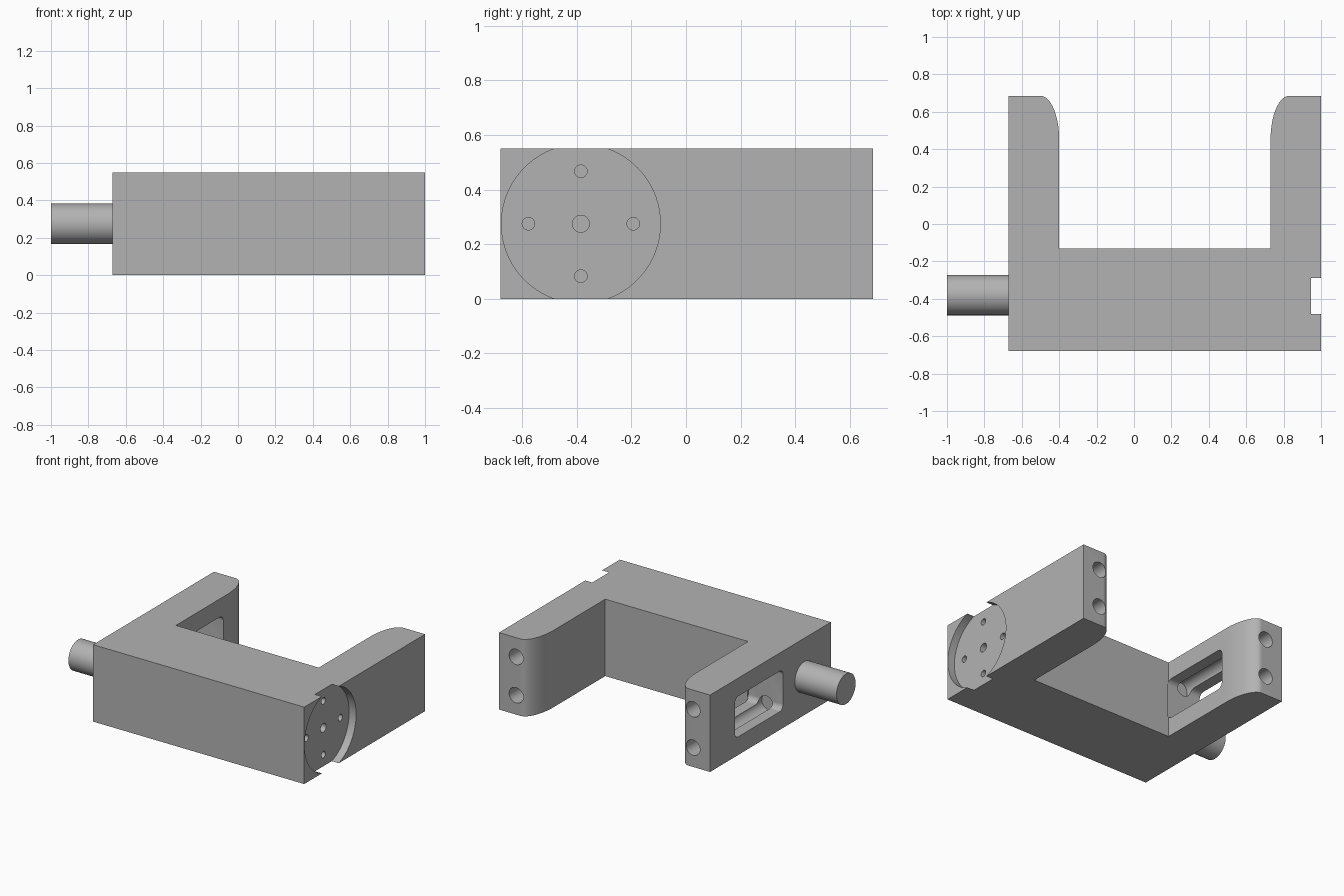
import bpy, bmesh
from math import sin, cos, pi
from mathutils import Vector

if "Cube" in bpy.data.objects:
    bpy.data.objects.remove(bpy.data.objects["Cube"], do_unlink=True)

HEIGHT = 0.55
MID = HEIGHT / 2
HUB_Y = -0.385

grey = bpy.data.materials.new("plain grey")
grey.use_nodes = True
grey.diffuse_color = (0.45, 0.45, 0.45, 1)
grey.node_tree.nodes["Principled BSDF"].inputs["Base Color"].default_value = grey.diffuse_color


def prism(name, points, offset):
    """Closed outline of 3D points, extruded along offset."""
    bm = bmesh.new()
    face = bm.faces.new([bm.verts.new(p) for p in points])
    ext = bmesh.ops.extrude_face_region(bm, geom=[face])
    bmesh.ops.translate(bm, vec=Vector(offset),
                        verts=[v for v in ext["geom"] if isinstance(v, bmesh.types.BMVert)])
    bmesh.ops.recalc_face_normals(bm, faces=bm.faces)
    mesh = bpy.data.meshes.new(name)
    bm.to_mesh(mesh)
    bm.free()
    mesh.materials.append(grey)
    obj = bpy.data.objects.new(name, mesh)
    bpy.context.collection.objects.link(obj)
    return obj


def arc(cx, cy, rx, ry, start, end, steps):
    return [(cx + rx * cos(start + (end - start) * i / steps),
             cy + ry * sin(start + (end - start) * i / steps)) for i in range(steps + 1)]


def rod_x(name, x0, x1, y, z, r, steps=48):
    ring = arc(y, z, r, r, 0, 2 * pi, steps)[:-1]
    return prism(name, [(x0, a, b) for a, b in ring], (x1 - x0, 0, 0))


def rod_y(name, y0, y1, x, z, r, steps=40):
    ring = arc(x, z, r, r, 0, 2 * pi, steps)[:-1]
    return prism(name, [(a, y0, b) for a, b in ring], (0, y1 - y0, 0))


def select(obj):
    bpy.ops.object.select_all(action="DESELECT")
    obj.select_set(True)
    bpy.context.view_layer.objects.active = obj


def cut(obj, cutter):
    cutter.hide_render = True
    mod = obj.modifiers.new("cut", "BOOLEAN")
    mod.operation, mod.solver, mod.object = "DIFFERENCE", "EXACT", cutter
    select(obj)
    bpy.ops.object.modifier_apply(modifier=mod.name)
    bpy.data.objects.remove(cutter, do_unlink=True)


# U-shaped bracket with elliptical inner corners on the arm tips
outline = [(-0.67, -0.68), (1, -0.68), (1, 0.685)]
outline += arc(0.83, 0.45, 0.1, 0.235, pi / 2, pi, 16)
outline += [(0.73, -0.13), (-0.4, -0.13)]
outline += arc(-0.5, 0.45, 0.1, 0.235, 0, pi / 2, 16)
outline += [(-0.67, 0.685)]
bracket = prism("bracket", [(x, y, 0) for x, y in outline], (0, 0, HEIGHT))

# Round recess with a centre hole and four surrounding holes
cut(bracket, rod_x("recess_cutter", 0.945, 1.1, HUB_Y, MID, 0.291, 96))
cut(bracket, rod_x("centre_hole_cutter", 0.82, 1.05, HUB_Y, MID, 0.031))
for dy, dz in ((1, 0), (-1, 0), (0, 1), (0, -1)):
    cut(bracket, rod_x("small_hole_cutter", 0.82, 1.05,
                       HUB_Y + 0.192 * dy, MID + 0.192 * dz, 0.023, 32))

# Rounded window through one arm
y0, y1, z0, z1, r = -0.14, 0.405, 0.13, 0.42, 0.04
corners = ((y1 - r, z1 - r), (y0 + r, z1 - r), (y0 + r, z0 + r), (y1 - r, z0 + r))
window = []
for i, (y, z) in enumerate(corners):
    window += arc(y, z, r, r, i * pi / 2, (i + 1) * pi / 2, 8)
cut(bracket, prism("window_cutter", [(-0.8, y, z) for y, z in window], (0.405, 0, 0)))

# Two long bolt holes drilled into each arm tip
for x in (-0.535, 0.865):
    for side in (-1, 1):
        cut(bracket, rod_y("bolt_hole_cutter", -0.17, 0.8, x, MID + side * 0.137, 0.055))

# Round shaft on the side
shaft = rod_x("shaft", -1, -0.66, -0.38, MID, 0.108, 64)

for obj in (bracket, shaft):
    select(obj)
    bpy.ops.object.shade_smooth_by_angle(angle=pi / 6)
